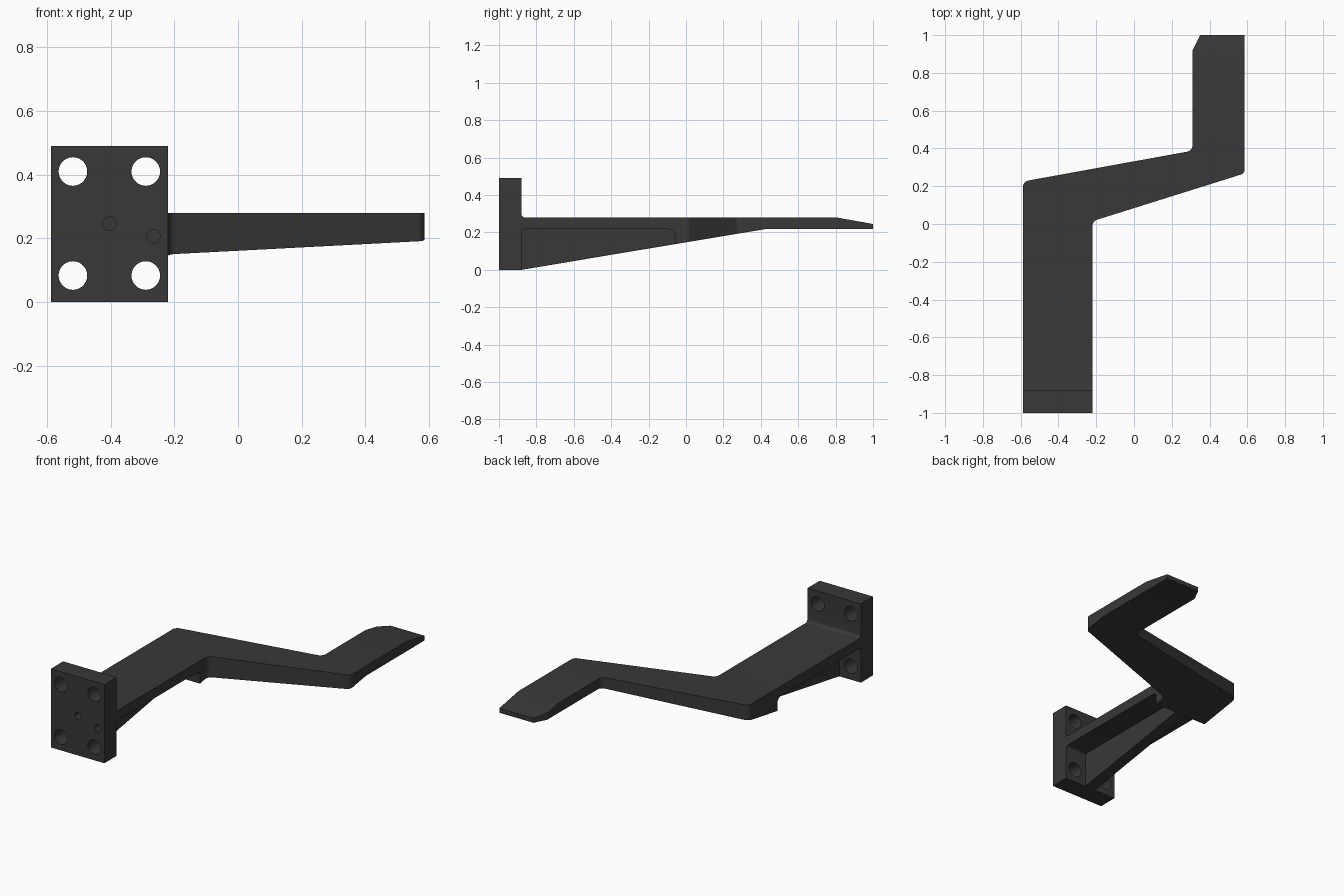
import bpy
import math
from mathutils import Vector, Matrix

if "Cube" in bpy.data.objects:
    bpy.data.objects.remove(bpy.data.objects["Cube"])


def rounded(points, steps=6):
    """Outline from (a, b, radius) corners; corners with a radius become arcs."""
    out = []
    n = len(points)
    for i, (a, b, r) in enumerate(points):
        p = Vector((a, b))
        if r == 0:
            out.append(p)
            continue
        u = (Vector(points[i - 1][:2]) - p).normalized()
        v = (Vector(points[(i + 1) % n][:2]) - p).normalized()
        half = u.angle(v) / 2
        centre = p + (u + v).normalized() * r / math.sin(half)
        start = p + u * r / math.tan(half) - centre
        end = p + v * r / math.tan(half) - centre
        sweep = math.atan2(start.x * end.y - start.y * end.x, start.dot(end))
        for k in range(steps + 1):
            out.append(centre + Matrix.Rotation(sweep * k / steps, 2) @ start)
    return out


def prism(name, outline, place, lo, hi):
    """Extrude a 2D outline between lo and hi; place maps (a, b, depth) to 3D."""
    n = len(outline)
    verts = [place(p.x, p.y, d) for d in (lo, hi) for p in outline]
    faces = [list(range(n))[::-1], list(range(n, 2 * n))]
    faces += [[i, (i + 1) % n, n + (i + 1) % n, n + i] for i in range(n)]
    mesh = bpy.data.meshes.new(name)
    mesh.from_pydata(verts, [], faces)
    obj = bpy.data.objects.new(name, mesh)
    bpy.context.collection.objects.link(obj)
    bpy.ops.object.select_all(action='DESELECT')
    bpy.context.view_layer.objects.active = obj
    obj.select_set(True)
    bpy.ops.object.mode_set(mode='EDIT')
    bpy.ops.mesh.select_all(action='SELECT')
    bpy.ops.mesh.normals_make_consistent(inside=False)
    bpy.ops.object.mode_set(mode='OBJECT')
    return obj


def boolean(target, tool, operation):
    mod = target.modifiers.new(operation, 'BOOLEAN')
    mod.operation = operation
    mod.solver = 'EXACT'
    mod.object = tool
    bpy.context.view_layer.objects.active = target
    bpy.ops.object.modifier_apply(modifier=mod.name)
    bpy.data.objects.remove(tool, do_unlink=True)


def drill(target, x, z, radius, y_start, y_end):
    bpy.ops.mesh.primitive_cylinder_add(
        vertices=28, radius=radius, depth=y_end - y_start,
        location=(x, (y_start + y_end) / 2, z), rotation=(math.pi / 2, 0, 0))
    boolean(target, bpy.context.object, 'DIFFERENCE')


def from_side(y, z, x):
    return (x, y, z)


def from_top(x, y, z):
    return (x, y, z)


# Side profile: mounting plate, tapering arm and sloped tip
side = rounded([(-1, 0, 0), (-0.88, 0, 0), (0.42, 0.217, 0), (1, 0.217, 0),
                (1, 0.245, 0), (0.81, 0.279, 0), (-0.88, 0.279, 0.02),
                (-0.88, 0.49, 0), (-1, 0.49, 0)])
bracket = prism("bracket_arm", side, from_side, -0.8, 0.8)

# Plan outline: cranked arm with a clipped tip corner
plan = rounded([(-0.588, -1.1, 0), (-0.22, -1.1, 0), (-0.22, 0.015, 0.035),
                (0.586, 0.268, 0.03), (0.586, 1.08, 0), (0.39, 1.08, 0),
                (0.31, 0.92, 0), (0.31, 0.388, 0.035), (-0.588, 0.225, 0.035)])
boolean(bracket, prism("plan_cutter", plan, from_top, -0.3, 0.8), 'INTERSECT')

# Pockets either side of the central rib
pocket = rounded([(-0.88, -0.1, 0), (-0.06, -0.1, 0),
                  (-0.06, 0.217, 0.03), (-0.88, 0.217, 0.015)])
for lo, hi in ((-0.8, -0.44), (-0.368, -0.1)):
    boolean(bracket, prism("pocket_cutter", pocket, from_side, lo, hi), 'DIFFERENCE')

# Four bolt holes through the plate
for x in (-0.519, -0.29):
    for z in (0.083, 0.41):
        drill(bracket, x, z, 0.045, -1.1, -0.82)

# Two small blind holes in the plate front
for x, z in ((-0.404, 0.246), (-0.266, 0.206)):
    drill(bracket, x, z, 0.021, -1.1, -0.94)

# Dark finish and shading
dark = bpy.data.materials.new("dark_metal")
dark.diffuse_color = (0.04, 0.04, 0.04, 1)
dark.use_nodes = True
dark.node_tree.nodes["Principled BSDF"].inputs["Base Color"].default_value = dark.diffuse_color
bracket.data.materials.clear()
bracket.data.materials.append(dark)
bpy.ops.object.select_all(action='DESELECT')
bracket.select_set(True)
bpy.context.view_layer.objects.active = bracket
bpy.ops.object.shade_smooth_by_angle(angle=math.radians(25))
